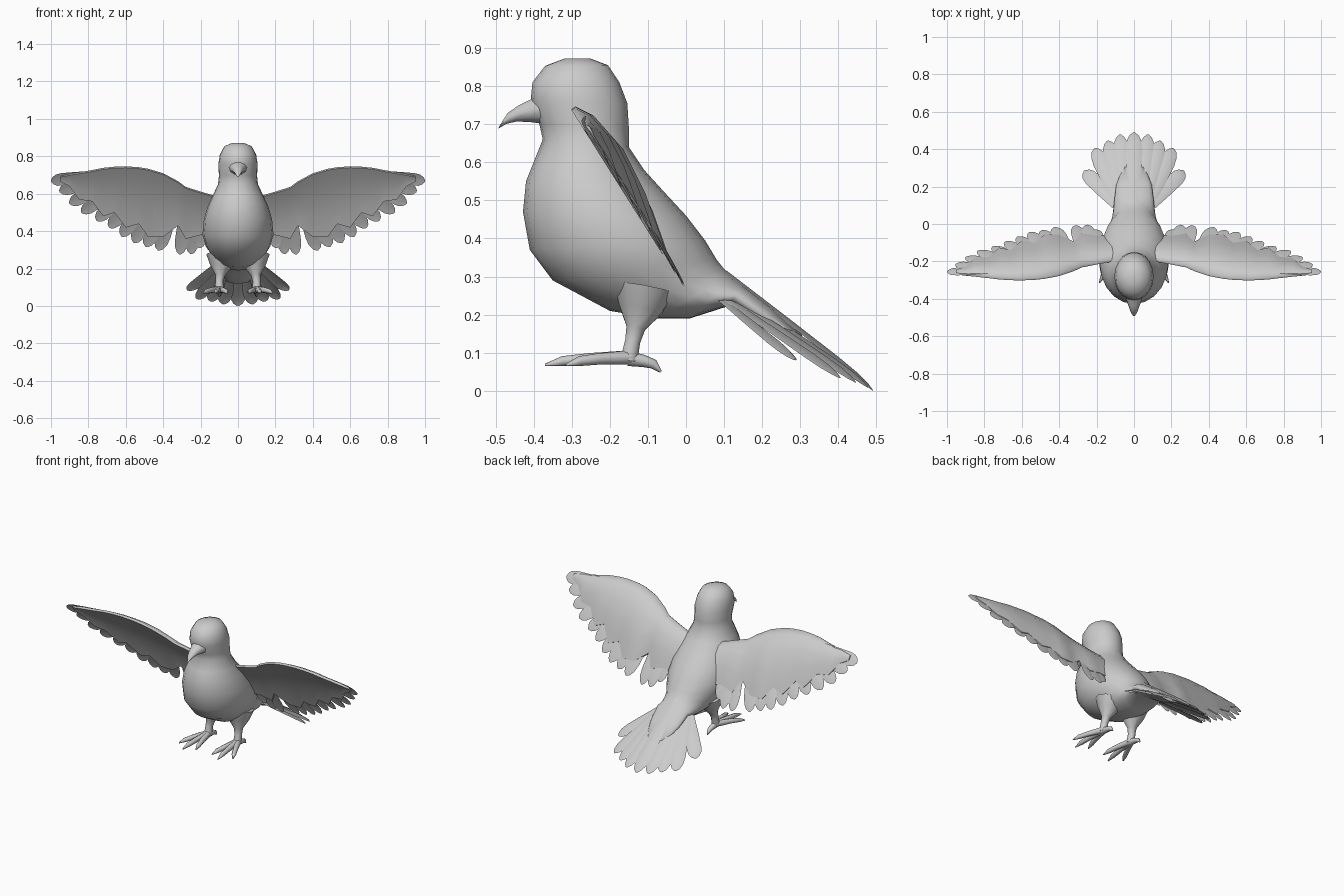
import bpy, bmesh, math
from mathutils import Vector as V

cube = bpy.data.objects.get("Cube")
if cube:
    bpy.data.objects.remove(cube)

grey = bpy.data.materials.new("plain_grey")
grey.use_nodes = True
grey.diffuse_color = (0.6, 0.6, 0.6, 1)
grey.node_tree.nodes["Principled BSDF"].inputs["Base Color"].default_value = (0.6, 0.6, 0.6, 1)


def finish(name, bm, mirror=False, angle=60):
    """Turn a bmesh into a smooth object, mirrored across x if asked."""
    bmesh.ops.recalc_face_normals(bm, faces=bm.faces)
    mesh = bpy.data.meshes.new(name)
    bm.to_mesh(mesh)
    bm.free()
    mesh.materials.append(grey)
    mesh.shade_smooth()
    mesh.set_sharp_from_angle(angle=math.radians(angle))
    ob = bpy.data.objects.new(name, mesh)
    bpy.context.collection.objects.link(ob)
    if mirror:
        mod = ob.modifiers.new("Mirror", 'MIRROR')
        mod.use_mirror_merge = False
    return ob


def loft(bm, rings):
    """Skin a list of closed point rings and cap both ends."""
    rows = [[bm.verts.new(p) for p in r] for r in rings]
    n = len(rows[0])
    for a, b in zip(rows, rows[1:]):
        for i in range(n):
            j = (i + 1) % n
            bm.faces.new((a[i], a[j], b[j], b[i]))
    bm.faces.new(rows[0])
    bm.faces.new(rows[-1])


def ellipse(c, u, v, n):
    return [c + u * math.cos(math.tau * i / n) + v * math.sin(math.tau * i / n) for i in range(n)]


def side_loft(name, sections, n):
    """Rings spanning a front and a back point in the side profile, with a half width."""
    bm = bmesh.new()
    rings = []
    for fy, fz, by, bz, w in sections:
        f, b = V((0, fy, fz)), V((0, by, bz))
        rings.append(ellipse((f + b) / 2, V((w, 0, 0)), (f - b) / 2, n))
    loft(bm, rings)
    return finish(name, bm)


def tube(bm, points, radii, n=8):
    pts = [V(p) for p in points]
    rings = []
    for i, p in enumerate(pts):
        t = (pts[min(i + 1, len(pts) - 1)] - pts[max(i - 1, 0)]).normalized()
        ref = V((0, 1, 0)) if abs(t.z) > 0.7 else V((0, 0, 1))
        u = t.cross(ref).normalized()
        rings.append(ellipse(p, u * radii[i], t.cross(u) * radii[i], n))
    loft(bm, rings)


def feather(bm, root, tip, half, normal, ridge):
    """Thin blade with a raised quill line and a rounded tip."""
    root, tip = V(root), V(tip)
    axis = tip - root
    side = axis.cross(normal).normalized()
    up = side.cross(axis).normalized()
    rows = []
    for t, w in ((0, .6), (.4, .85), (.75, 1), (.88, .88), (.96, .55), (1, .12)):
        c = root + axis * t
        rows.append([bm.verts.new(c - side * half * w),
                     bm.verts.new(c + up * ridge * w),
                     bm.verts.new(c + side * half * w)])
    for a, b in zip(rows, rows[1:]):
        for i in range(2):
            bm.faces.new((a[i], a[i + 1], b[i + 1], b[i]))


# Head and body in one skin
side_loft("body", [
    (-.32, .872, -.25, .872, .03), (-.37, .853, -.205, .855, .073),
    (-.403, .81, -.175, .81, .097), (-.408, .76, -.154, .755, .105),
    (-.385, .70, -.15, .69, .102), (-.376, .66, -.15, .64, .107),
    (-.40, .60, -.11, .58, .135), (-.42, .55, -.06, .525, .16),
    (-.428, .47, 0, .46, .182), (-.41, .37, .05, .395, .19),
    (-.35, .29, .08, .345, .172), (-.2, .21, .1, .32, .135),
    (-.08, .19, .115, .305, .12), (.01, .19, .125, .295, .112),
    (.11, .222, .15, .275, .105), (.2, .165, .22, .222, .095),
    (.3, .12, .305, .148, .06)], 20)

# Hooked beak
side_loft("beak", [
    (-.38, .70, -.38, .785, .05), (-.41, .704, -.405, .768, .04),
    (-.445, .706, -.44, .75, .028), (-.472, .70, -.468, .73, .018),
    (-.493, .688, -.487, .70, .006)], 10)

# Wings lie in a plane that leans back towards the trailing edge
BACK = V((0, .847, .532))


def on_wing(x, z, lift=0.0):
    return V((x, -.3 + (.74 - z) * .63, z)) + BACK * lift


# Covert: cambered shell with a jagged trailing edge (x, top, bottom)
bm = bmesh.new()
rings = []
for x, top, bot in ((.08, .57, .36), (.2, .605, .38), (.28, .63, .36), (.32, .66, .43),
                    (.4, .703, .37), (.48, .727, .37), (.53, .735, .44), (.6, .74, .42),
                    (.66, .738, .5), (.72, .732, .48), (.78, .72, .56), (.85, .708, .57),
                    (.9, .70, .64), (.95, .69, .665)):
    chord = top - bot
    steps = (0, .12, .35, .65, .9, 1)
    upper = [on_wing(x, top - chord * t, .012 + .13 * chord * math.sin(math.pi * t ** .7)) for t in steps]
    lower = [on_wing(x, top - chord * t, .05 * chord * math.sin(math.pi * t) - .002) for t in steps]
    rings.append(upper + lower[::-1])
loft(bm, rings)
finish("wing_covert", bm, True)

# Flight feathers, from the wing tip inwards
tips = [(1, .668), (.955, .61), (.9, .545), (.835, .495), (.755, .455), (.685, .415), (.62, .37),
        (.555, .335), (.49, .315), (.425, .295), (.31, .275), (.25, .275), (.205, .31)]
bm = bmesh.new()
last = len(tips) - 1
for i, (x, z) in enumerate(tips):
    k = i / last
    root = on_wing(.76 - .58 * k, .69 - .14 * k, .022 - .004 * (i % 2))
    feather(bm, root, on_wing(x, z, .003 * (i % 2)), .04 if i < 10 else .035, BACK, .005)
finish("wing_feathers", bm, True)

# Tail fan, drooping at the sides
bm = bmesh.new()
for i, (x, y, z) in enumerate([(.075, .478, .008), (.14, .445, .022),
                               (.21, .405, .033), (.265, .285, .08)]):
    root = (.02 + x * .28, .1, .285 - .05 * x / .25)
    feather(bm, root, (x, y, z), .042, V((x, .6, .8)), .014)
finish("tail_side_feathers", bm, True)
bm = bmesh.new()
feather(bm, (0, .1, .31), (0, .49, 0), .045, V((0, .6, .8)), .014)
finish("tail_middle_feather", bm)

# Legs and feet
bm = bmesh.new()
tube(bm, [(.085, -.11, .27), (.09, -.12, .215), (.095, -.132, .165), (.1, -.14, .13), (.1, -.15, .08)],
     [.085, .06, .026, .021, .024], 10)
for x, y in ((.055, -.335), (.12, -.37), (.185, -.315)):
    ankle = V((.1, -.14, .088))
    tip = V((x, y, .068))
    knuckle = ankle.lerp(tip, .5) + V((0, 0, .006))
    claw = ankle.lerp(tip, .8) + V((0, 0, .006))
    tube(bm, [ankle, knuckle, claw, tip], [.019, .015, .013, .003])
tube(bm, [(.1, -.15, .085), (.1, -.11, .078), (.1, -.085, .07), (.1, -.066, .05)], [.02, .016, .013, .003])
finish("legs", bm, True)
